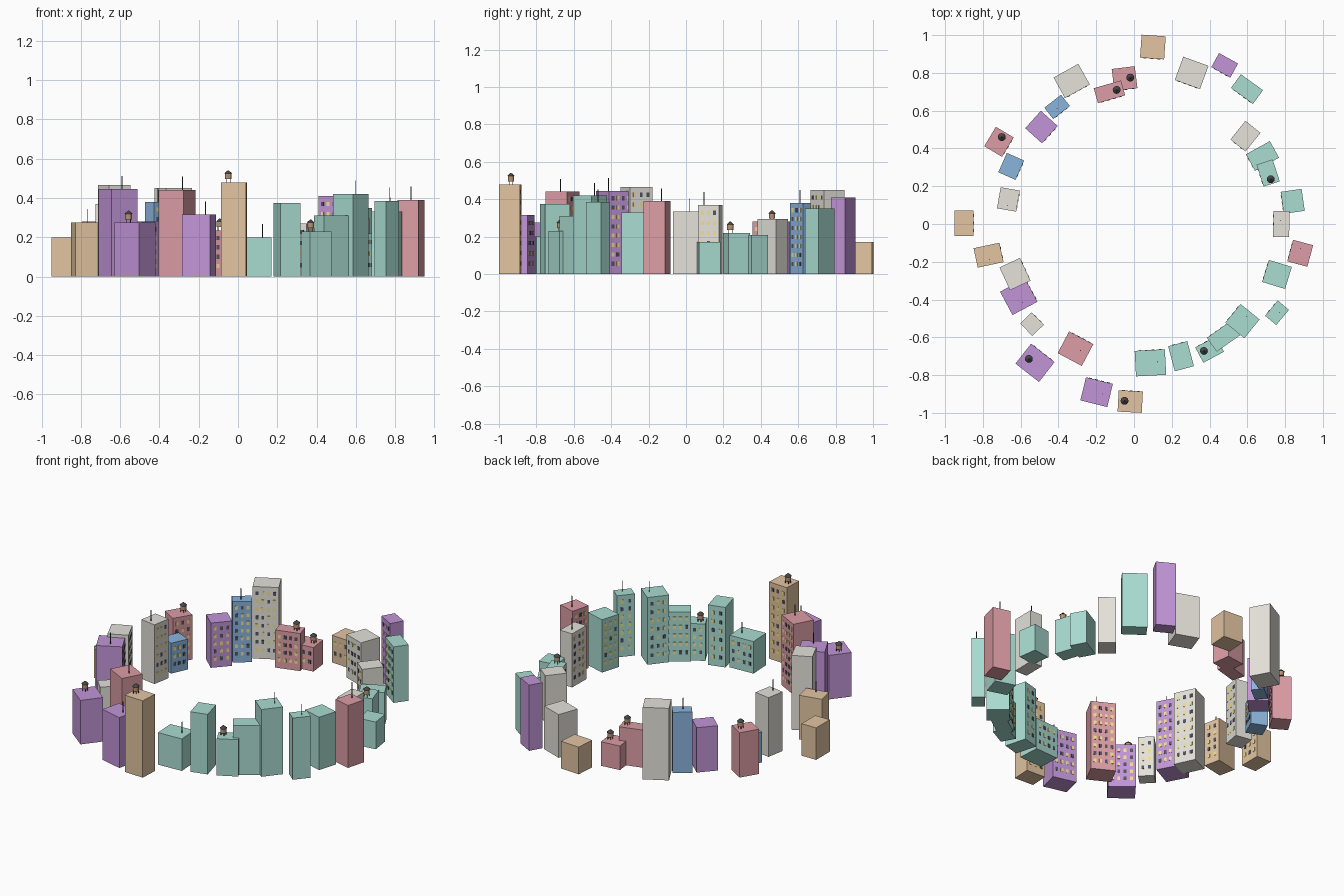
import bpy, bmesh, math, random
from mathutils import Matrix, Vector
random.seed(4)


def material(name, rgb):
    m = bpy.data.materials.new(name)
    m.diffuse_color = (*rgb, 1)
    return m


LIT = material("lit_window", (0.9, 0.75, 0.25))
UNLIT = material("unlit_window", (0.08, 0.09, 0.12))
WOOD = material("tank_wood", (0.5, 0.3, 0.17))
DARK = material("dark_metal", (0.06, 0.06, 0.07))


def add_box(bm, size, frame, mat=0):
    r = bmesh.ops.create_cube(bm, size=1, matrix=frame @ Matrix.Diagonal((*size, 1)))
    for f in {f for v in r["verts"] for f in v.link_faces}:
        f.material_index = mat


def add_cone(bm, r1, r2, z0, z1, x, y, sides, mat=0):
    r = bmesh.ops.create_cone(bm, cap_ends=True, segments=sides, radius1=r1, radius2=r2,
                              depth=z1 - z0, matrix=Matrix.Translation((x, y, (z0 + z1) / 2)))
    for f in {f for v in r["verts"] for f in v.link_faces}:
        f.material_index = mat


def finish(bm, name, mats):
    me = bpy.data.meshes.new(name)
    bm.to_mesh(me)
    bm.free()
    for m in mats:
        me.materials.append(m)
    bpy.context.collection.objects.link(bpy.data.objects.new(name, me))


def building(name, mat, x, y, w, d, angle, h):
    # Block
    base = Matrix.Translation((x, y, 0)) @ Matrix.Rotation(math.radians(angle), 4, 'Z')
    bm = bmesh.new()
    add_box(bm, (w, d, h), base @ Matrix.Translation((0, 0, h / 2)))
    finish(bm, name, [mat])
    # Window grid on the side facing the middle of the ring
    inward = base.to_3x3().inverted() @ Vector((-x, -y, 0))
    if abs(inward.x) > abs(inward.y):
        turn, width, reach = (90 if inward.x > 0 else -90), d, w / 2
    else:
        turn, width, reach = (180 if inward.y > 0 else 0), w, d / 2
    face = base @ Matrix.Rotation(math.radians(turn), 4, 'Z')
    cols = max(2, round((width - 0.02) / 0.034))
    rows = max(2, round((h - 0.04) / 0.052))
    bm = bmesh.new()
    for i in range(cols):
        for j in range(rows):
            u = ((i + 0.5) / cols - 0.5) * (width - 0.015)
            z = 0.03 + (j + 0.5) / rows * (h - 0.045)
            add_box(bm, (0.016, 0.004, 0.022), face @ Matrix.Translation((u, -reach, z)),
                    int(random.random() > 0.65))
    finish(bm, name + "_windows", [LIT, UNLIT])


def antenna(x, y, roof):
    bm = bmesh.new()
    add_cone(bm, 0.0025, 0.0025, roof, roof + 0.068, x, y, 6)
    finish(bm, "antenna", [DARK])


def water_tank(x, y, roof):
    bm = bmesh.new()
    for sx in (-1, 1):
        for sy in (-1, 1):
            add_box(bm, (0.003, 0.003, 0.02),
                    Matrix.Translation((x + sx * 0.01, y + sy * 0.01, roof + 0.01)), 1)
    add_cone(bm, 0.017, 0.017, roof + 0.016, roof + 0.044, x, y, 12)
    add_cone(bm, 0.021, 0.003, roof + 0.044, roof + 0.06, x, y, 12, 1)
    finish(bm, "water_tank", [WOOD, DARK])


# Buildings by colour: x, y, width, depth, angle, height
teal = [
    (0.598, 0.714, 0.144, 0.09, -36, 0.35), (0.68, 0.36, 0.145, 0.10, 29, 0.21),
    (0.71, 0.27, 0.09, 0.122, 18, 0.22), (0.84, 0.12, 0.112, 0.117, 8, 0.17),
    (0.757, -0.267, 0.127, 0.122, -17, 0.33), (0.757, -0.47, 0.077, 0.105, -40, 0.385),
    (0.574, -0.514, 0.13, 0.128, -39, 0.42), (0.475, -0.595, 0.155, 0.09, 35, 0.31),
    (0.40, -0.665, 0.123, 0.092, 28, 0.23), (0.249, -0.70, 0.105, 0.137, 15, 0.375),
    (0.087, -0.735, 0.16, 0.135, 3, 0.20)]
stone = [
    (0.305, 0.80, 0.142, 0.131, -20, 0.27), (0.59, 0.465, 0.102, 0.127, -39, 0.295),
    (0.78, 0.0, 0.085, 0.138, -1, 0.335), (-0.54, -0.53, 0.092, 0.085, -46, 0.255),
    (-0.63, -0.265, 0.12, 0.133, 25, 0.465), (-0.665, 0.13, 0.103, 0.113, -10, 0.37),
    (-0.33, 0.757, 0.15, 0.125, 29, 0.45)]
purple = [
    (0.48, 0.84, 0.115, 0.085, -29, 0.41), (-0.198, -0.89, 0.147, 0.126, -14, 0.315),
    (-0.524, -0.735, 0.158, 0.134, -38, 0.275), (-0.61, -0.385, 0.15, 0.14, 28, 0.445),
    (-0.49, 0.513, 0.12, 0.124, -42, 0.28)]
red = [
    (0.88, -0.155, 0.11, 0.118, -15, 0.39), (-0.31, -0.66, 0.145, 0.13, -28, 0.44),
    (-0.715, 0.435, 0.11, 0.12, -31, 0.28), (-0.05, 0.77, 0.123, 0.117, 7, 0.15),
    (-0.13, 0.70, 0.15, 0.082, 16, 0.235)]
orange = [
    (0.10, 0.937, 0.128, 0.122, -4, 0.17), (-0.02, -0.94, 0.128, 0.113, -3, 0.48),
    (-0.77, -0.165, 0.14, 0.105, 12, 0.275), (-0.90, 0.005, 0.10, 0.135, 0, 0.20)]
blue = [
    (-0.65, 0.305, 0.10, 0.112, -24, 0.19), (-0.407, 0.62, 0.112, 0.076, 38, 0.38)]

for label, rgb, group in (
        ("teal", (0.40, 0.72, 0.64), teal), ("stone", (0.78, 0.76, 0.70), stone),
        ("purple", (0.54, 0.30, 0.68), purple), ("red", (0.72, 0.34, 0.38), red),
        ("orange", (0.77, 0.56, 0.36), orange), ("blue", (0.26, 0.46, 0.72), blue)):
    mat = material(label + "_wall", rgb)
    for spec in group:
        building(label + "_building", mat, *spec)

# Roof antennas: x, y, roof height
for a in [(0.88, -0.13, 0.39), (0.77, -0.47, 0.385), (0.597, -0.49, 0.42),
          (0.125, -0.73, 0.20), (-0.165, -0.90, 0.315), (-0.283, -0.67, 0.44),
          (-0.59, -0.415, 0.445), (-0.765, -0.19, 0.275), (-0.67, 0.097, 0.37),
          (0.775, 0.02, 0.335), (-0.407, 0.61, 0.38)]:
    antenna(*a)

# Roof water tanks: x, y, roof height
for t in [(0.724, 0.237, 0.22), (0.37, -0.672, 0.23), (-0.05, -0.936, 0.48),
          (-0.557, -0.714, 0.275), (-0.70, 0.46, 0.28), (-0.02, 0.775, 0.15),
          (-0.092, 0.71, 0.235)]:
    water_tank(*t)
